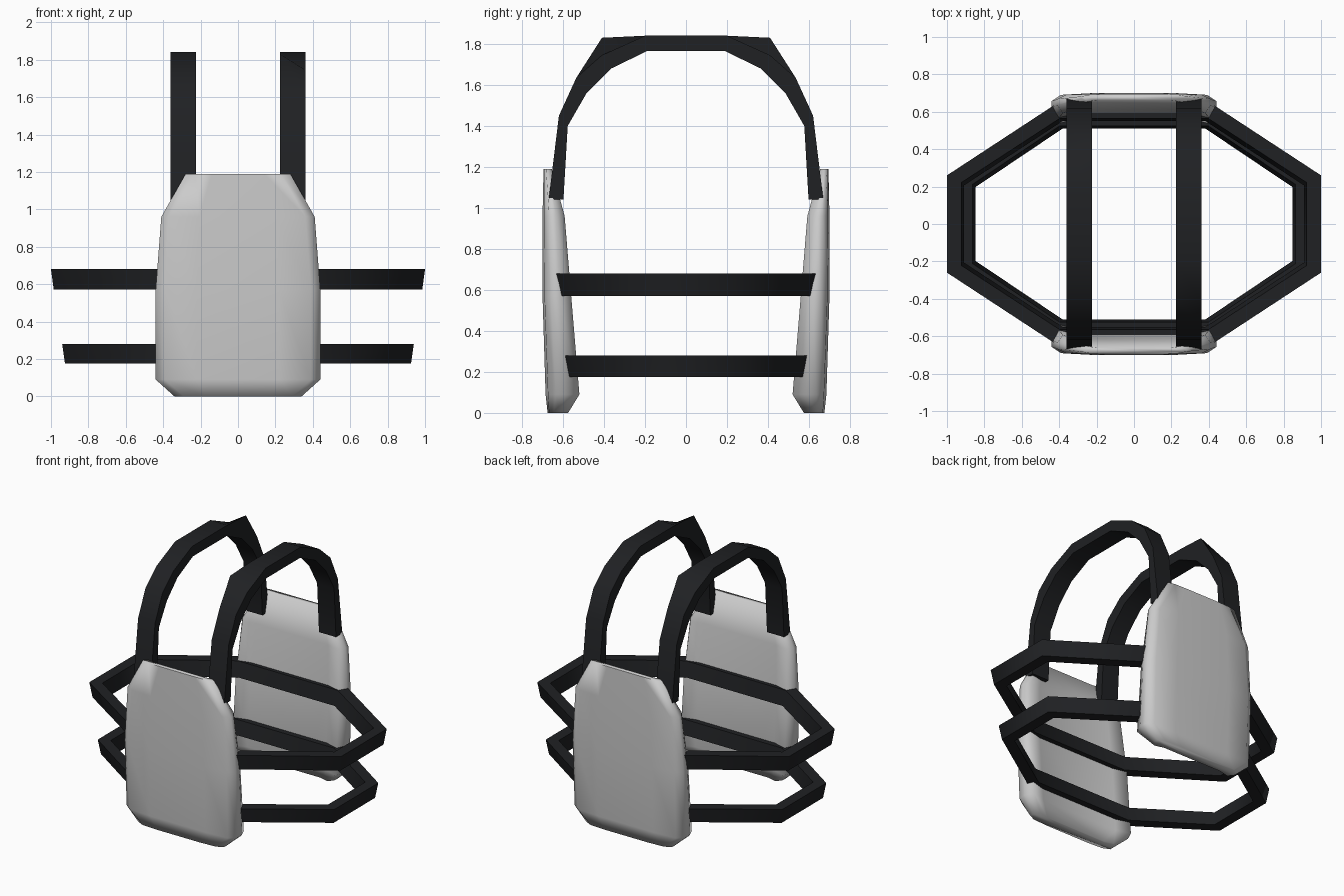
import bpy, math

if "Cube" in bpy.data.objects:
    bpy.data.objects.remove(bpy.data.objects["Cube"])

black = bpy.data.materials.new("black_webbing")
black.diffuse_color = (0.014, 0.015, 0.017, 1)
black.use_nodes = True
black.node_tree.nodes["Principled BSDF"].inputs["Base Color"].default_value = black.diffuse_color


def loft(name, rings, closed=False, angle=60, mat=None):
    """Skin a list of equal-length rings; closed joins last ring to first."""
    n, m = len(rings[0]), len(rings)
    verts = [p for r in rings for p in r]
    faces = []
    for i in range(m if closed else m - 1):
        a, b = i * n, ((i + 1) % m) * n
        for j in range(n):
            k = (j + 1) % n
            faces.append((a + j, a + k, b + k, b + j))
    if not closed:
        faces += [tuple(range(n))[::-1], tuple(range((m - 1) * n, m * n))]
    me = bpy.data.meshes.new(name)
    me.from_pydata(verts, [], faces)
    ob = bpy.data.objects.new(name, me)
    bpy.context.collection.objects.link(ob)
    if mat:
        me.materials.append(mat)
    bpy.ops.object.select_all(action='DESELECT')
    ob.select_set(True)
    bpy.context.view_layer.objects.active = ob
    # consistent outward normals
    bpy.ops.object.mode_set(mode='EDIT')
    bpy.ops.mesh.select_all(action='SELECT')
    bpy.ops.mesh.normals_make_consistent(inside=False)
    bpy.ops.object.mode_set(mode='OBJECT')
    bpy.ops.object.shade_smooth_by_angle(angle=math.radians(angle))
    return ob


# Armour plates: rows of (z, half width, outer y, inner y)
rows = [(0, 0.34, 0.675, 0.575), (0.09, 0.44, 0.685, 0.52),
        (0.57, 0.44, 0.70, 0.56), (0.96, 0.41, 0.70, 0.592),
        (1.19, 0.28, 0.695, 0.655)]


def plate(name, s):
    rings = []
    for z, w, yo, yi in rows:
        d = yo - yi
        half = [(0.5 * w, yo), (w - 0.05, yo - 0.07 * d), (w, yo - 0.3 * d),
                (w, yi + 0.4 * d), (w - 0.03, yi), (0.7 * w, yi + 0.18 * d)]
        ring = half + [(-x, y) for x, y in reversed(half)]
        rings.append([(s * x, s * y, z) for x, y in ring])
    loft(name, rings, angle=85)


plate("front_plate", -1)
plate("back_plate", 1)

# Shoulder straps: half path as (outer y, outer z, inner y, inner z)
path = [(0.67, 1.04, 0.598, 1.04), (0.62, 1.45, 0.577, 1.40),
        (0.535, 1.635, 0.485, 1.56), (0.41, 1.745, 0.365, 1.68),
        (0.20, 1.84, 0.19, 1.765)]


def strap(name, s):
    rings = []
    for side in (1, -1):
        part = []
        for i, (yo, zo, yi, zi) in enumerate(path):
            # one raised inner corner on one end of each strap
            peak = 1.83 if (side == 1 and i == 3) else zo
            part.append([(-s * 0.36, s * side * yo, zo), (-s * 0.225, s * side * yo, peak),
                         (-s * 0.225, s * side * yi, zi), (-s * 0.36, s * side * yi, zi)])
        rings += part if side == 1 else part[::-1]
    loft(name, rings, mat=black)


strap("left_shoulder_strap", 1)
strap("right_shoulder_strap", -1)


# Waist belts: closed eight-sided loops that lean in slightly at the bottom
def belt(name, z0, z1, xo, yo, yc):
    def corner(sx, sy, end):
        if end:
            o, i = (xo, yc), (xo - 0.077, yc - 0.038)
        else:
            o, i = (0.42, yo), (0.397, yo - 0.075)
        t = 0.015
        return [(sx * o[0], sy * o[1], z1),
                (sx * (o[0] - t), sy * (o[1] - t), z0),
                (sx * (i[0] - t), sy * (i[1] - t), z0),
                (sx * i[0], sy * i[1], z1)]
    order = [(1, 1, 0), (1, 1, 1), (1, -1, 1), (1, -1, 0),
             (-1, -1, 0), (-1, -1, 1), (-1, 1, 1), (-1, 1, 0)]
    loft(name, [corner(*c) for c in order], closed=True, mat=black)


belt("upper_waist_belt", 0.57, 0.68, 1.0, 0.64, 0.26)
belt("lower_waist_belt", 0.175, 0.28, 0.94, 0.60, 0.25)
